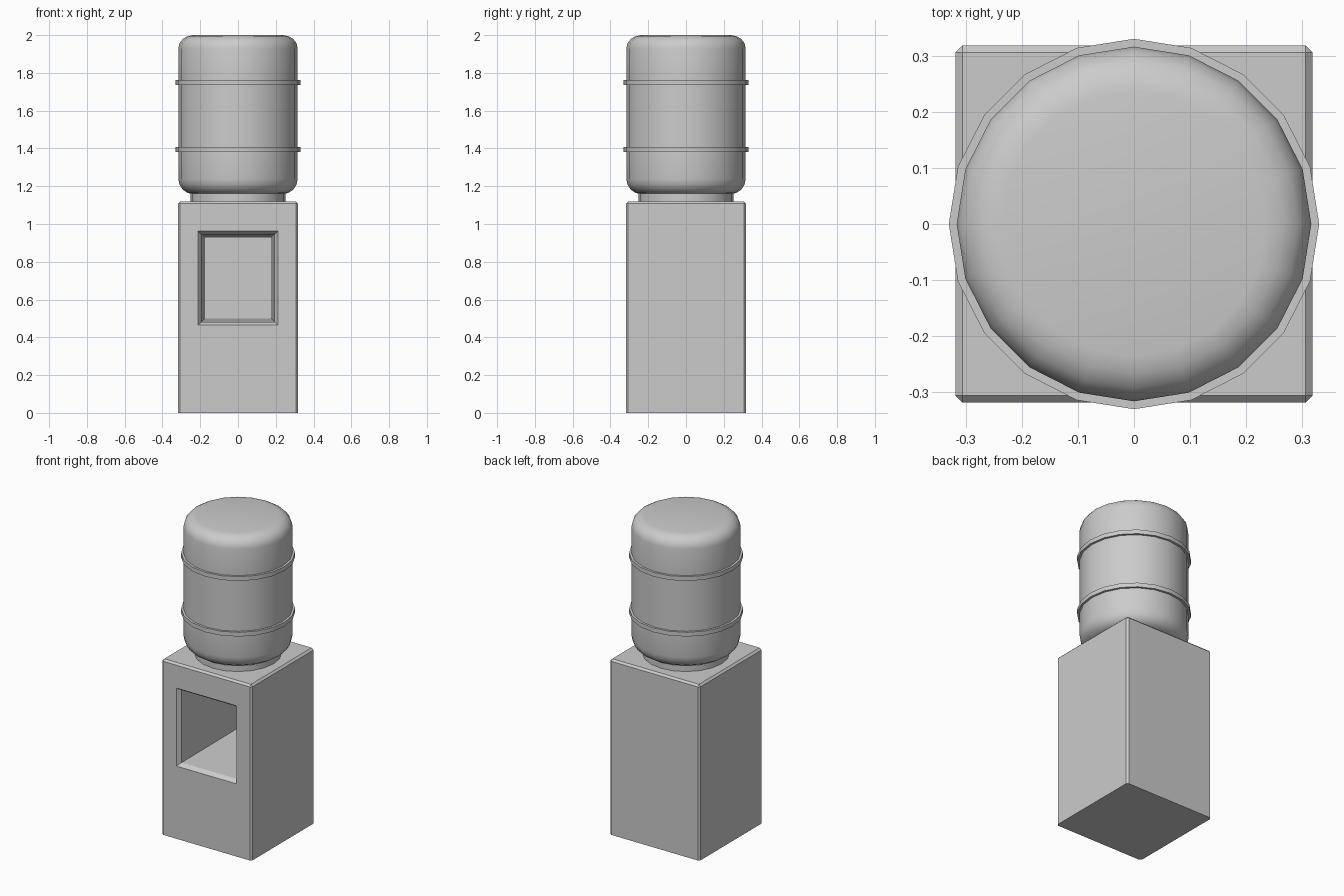
import bpy, bmesh
from math import sin, cos, pi, radians

if "Cube" in bpy.data.objects:
    bpy.data.objects.remove(bpy.data.objects["Cube"])

SIDES = 20


def finish(bm, name, smooth=False):
    bmesh.ops.recalc_face_normals(bm, faces=bm.faces[:])
    mesh = bpy.data.meshes.new(name)
    bm.to_mesh(mesh)
    bm.free()
    obj = bpy.data.objects.new(name, mesh)
    bpy.context.collection.objects.link(obj)
    if smooth:
        bpy.ops.object.select_all(action='DESELECT')
        obj.select_set(True)
        bpy.context.view_layer.objects.active = obj
        bpy.ops.object.shade_smooth_by_angle(angle=radians(35))
    return obj


def lathe(name, profile):
    """Revolve (radius, z) points around z and cap both ends."""
    bm = bmesh.new()
    rings = [[bm.verts.new((r * cos(2 * pi * i / SIDES), r * sin(2 * pi * i / SIDES), z))
              for i in range(SIDES)] for r, z in profile]
    for a, b in zip(rings, rings[1:]):
        for i in range(SIDES):
            j = (i + 1) % SIDES
            bm.faces.new((a[i], a[j], b[j], b[i]))
    bm.faces.new(rings[0])
    bm.faces.new(rings[-1])
    return finish(bm, name, True)


# Cabinet: box with chamfered upright and top edges
HALF, TOP = 0.318, 1.12
bm = bmesh.new()
bmesh.ops.create_cube(bm, size=1)
for v in bm.verts:
    v.co = (v.co.x * 2 * HALF, v.co.y * 2 * HALF, (v.co.z + 0.5) * TOP)
edges = [e for e in bm.edges if max(v.co.z for v in e.verts) > 0.5]
bmesh.ops.bevel(bm, geom=edges, offset=0.012, segments=1, affect='EDGES')

# Dispensing niche: chamfered mouth, then a deep, slightly tapering recess
bm.normal_update()
front = min(bm.faces, key=lambda f: (round(f.calc_center_median().y, 4), -f.calc_area()))
for half_w, z0, z1, depth in ((0.213, 0.464, 0.962, 0.0),
                              (0.193, 0.482, 0.945, 0.025),
                              (0.175, 0.500, 0.928, 0.60)):
    bmesh.ops.inset_individual(bm, faces=[front], thickness=0.01)
    mid = front.calc_center_median()
    for v in front.verts:
        v.co = (half_w if v.co.x > mid.x else -half_w, -HALF + depth,
                z1 if v.co.z > mid.z else z0)
finish(bm, "cabinet")

# Collar between cabinet and bottle
lathe("bottle_collar", [(0.252, 1.12), (0.252, 1.165)])

# Water bottle with rounded shoulders and two raised bands
R, BAND = 0.316, 0.33
profile = [(0.235, 1.155)]
profile += [(0.235 + (R - 0.235) * sin(t * pi / 8), 1.238 - 0.08 * cos(t * pi / 8))
            for t in range(5)]
for z in (1.38, 1.735):
    profile += [(R, z), (BAND, z), (BAND, z + 0.027), (R, z + 0.027)]
profile += [(0.236 + (R - 0.236) * cos(t * pi / 8), 1.93 + 0.07 * sin(t * pi / 8))
            for t in range(5)]
lathe("water_bottle", profile[1:])
